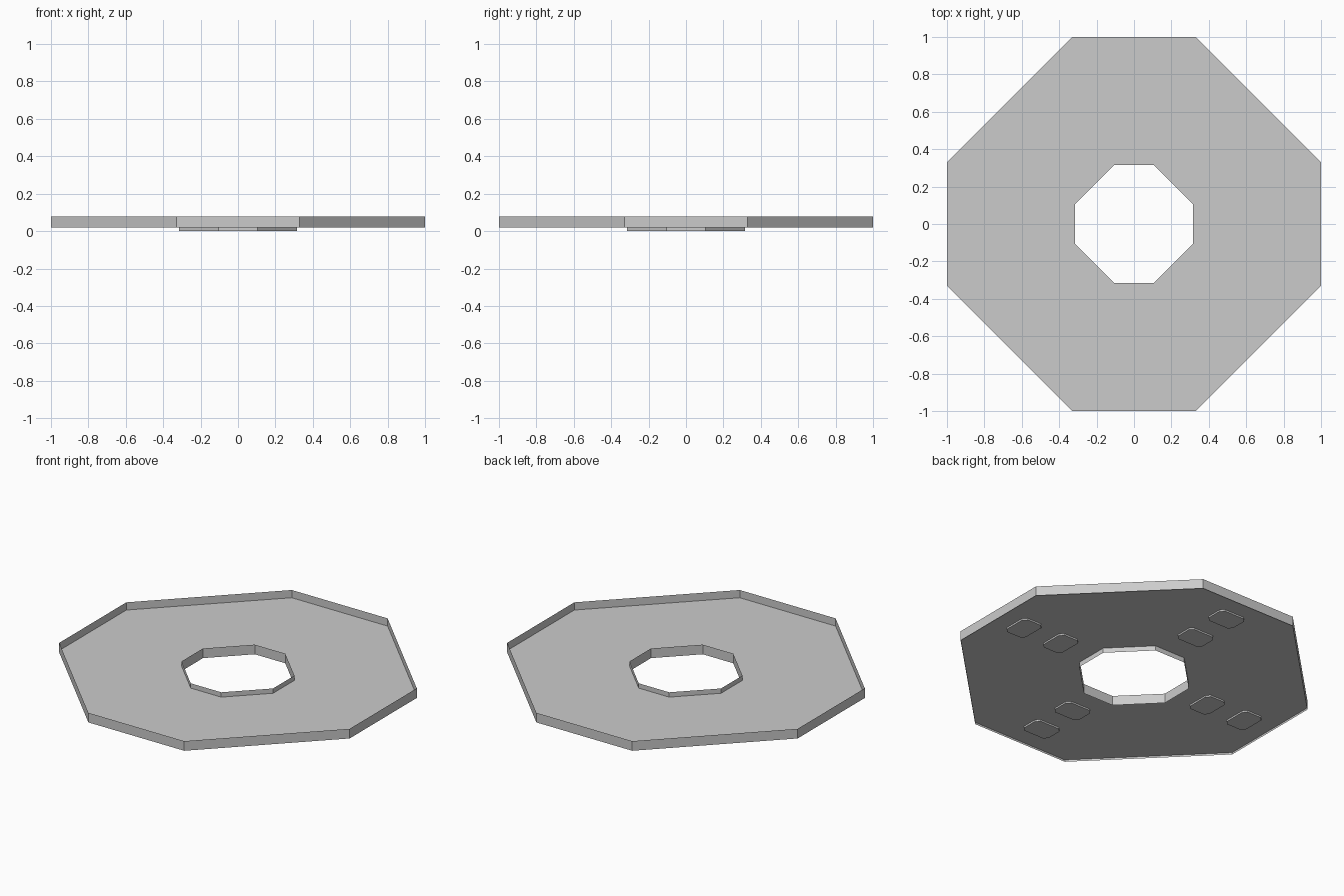
import bpy, bmesh, math

if "Cube" in bpy.data.objects:
    bpy.data.objects.remove(bpy.data.objects["Cube"])

RIM_TOP, RIM_BOTTOM = 0.078, 0.018
FLOOR = 0.03
HUB_TOP, HUB_BOTTOM = 0.06, 0.0


def octagon(r, c):
    """Square of half-width r with cut corners; c is half the straight side."""
    return [(r, -c), (r, c), (c, r), (-c, r), (-r, c), (-r, -c), (-c, -r), (c, -r)]


def loft(name, rings):
    """Join successive (outline, z) rings with flat quads."""
    bm = bmesh.new()
    loops = [[bm.verts.new((x, y, z)) for x, y in pts] for pts, z in rings]
    for a, b in zip(loops, loops[1:]):
        n = len(a)
        for i in range(n):
            j = (i + 1) % n
            bm.faces.new((a[i], a[j], b[j], b[i]))
    return finish(name, bm)


def finish(name, bm):
    me = bpy.data.meshes.new(name)
    bm.to_mesh(me)
    bm.free()
    ob = bpy.data.objects.new(name, me)
    bpy.context.collection.objects.link(ob)
    return ob


outer = octagon(1.0, 0.33)
inner = octagon(0.315, 0.105)

# Thin sheet parts: outer wall, floor ring and wall around the central hole
loft("outer_rim", [(outer, RIM_BOTTOM), (outer, RIM_TOP)])
loft("floor_plate", [(inner, FLOOR), (outer, FLOOR)])
loft("hole_collar", [(inner, HUB_TOP), (inner, HUB_BOTTOM)])


# Shallow pads with cut corners under the floor, two on each side
def pad(name, dist, angle, sx=0.07, sy=0.09, c=0.022):
    pts = [(sx, c - sy), (sx, sy - c), (sx - c, sy), (c - sx, sy),
           (-sx, sy - c), (-sx, c - sy), (c - sx, -sy), (sx - c, -sy)]
    ob = loft(name, [(pts, FLOOR), (pts, FLOOR - 0.01)])
    bm = bmesh.new()
    bm.from_mesh(ob.data)
    bmesh.ops.holes_fill(bm, edges=[e for e in bm.edges if e.is_boundary], sides=0)
    bmesh.ops.recalc_face_normals(bm, faces=bm.faces)
    bm.to_mesh(ob.data)
    bm.free()
    ob.location = (dist * math.cos(angle), dist * math.sin(angle), 0)
    ob.rotation_euler.z = angle


for k in range(4):
    for label, dist in (("inner", 0.54), ("outer", 0.81)):
        pad(f"{label}_foot_pad_{k + 1}", dist, k * math.pi / 2)
